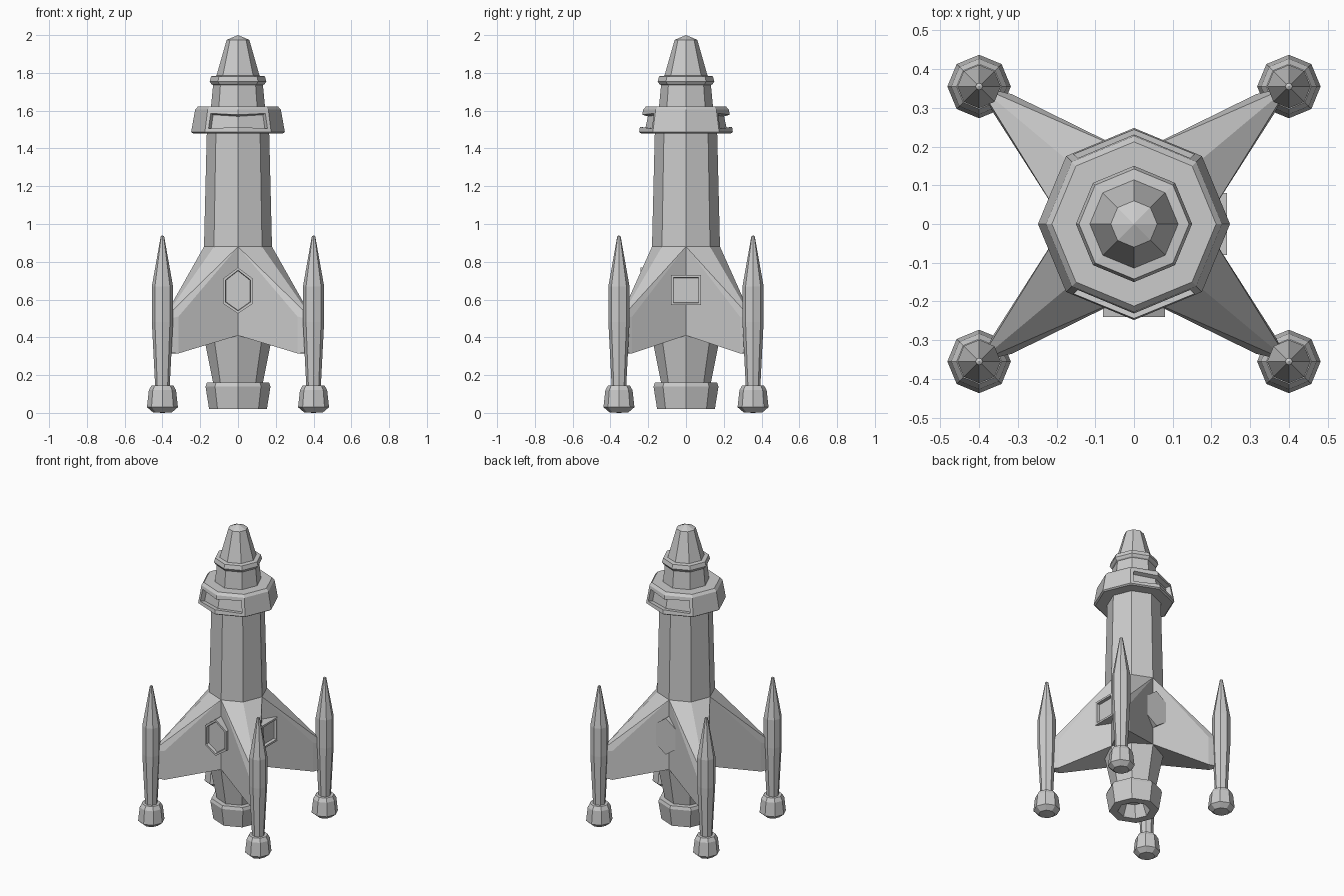
import bpy, bmesh
from math import sin, cos, pi
from mathutils import Matrix

if "Cube" in bpy.data.objects:
    bpy.data.objects.remove(bpy.data.objects["Cube"])


def finish(bm, name):
    bmesh.ops.recalc_face_normals(bm, faces=bm.faces[:])
    me = bpy.data.meshes.new(name)
    bm.to_mesh(me)
    bm.free()
    ob = bpy.data.objects.new(name, me)
    bpy.context.collection.objects.link(ob)
    return ob


def lathe(profile, sides=8, cx=0, cy=0):
    """Revolve (radius, z) points into a faceted solid; radius 0 closes an end."""
    bm = bmesh.new()
    rings = []
    for r, z in profile:
        if r == 0:
            rings.append([bm.verts.new((cx, cy, z))] * sides)
        else:
            rings.append([bm.verts.new((cx + r * cos(2 * pi * i / sides),
                                        cy + r * sin(2 * pi * i / sides), z))
                          for i in range(sides)])
    for a, b in zip(rings, rings[1:]):
        for i in range(sides):
            j = (i + 1) % sides
            bm.faces.new(list(dict.fromkeys((a[i], a[j], b[j], b[i]))))
    bmesh.ops.recalc_face_normals(bm, faces=bm.faces[:])
    return bm


def port(name, outline, out, angle, rim=0.0, depth=0.0):
    """Prism facing -y, turned about z, with an optional recessed pane."""
    bm = bmesh.new()
    back = [bm.verts.new((u, -0.12, z)) for u, z in outline]
    front = [bm.verts.new((u, -out, z)) for u, z in outline]
    n = len(outline)
    bm.faces.new(back[::-1])
    face = bm.faces.new(front)
    for i in range(n):
        j = (i + 1) % n
        bm.faces.new((back[i], back[j], front[j], front[i]))
    bmesh.ops.recalc_face_normals(bm, faces=bm.faces[:])
    if rim:
        bmesh.ops.inset_region(bm, faces=[face], thickness=rim)
        bmesh.ops.inset_region(bm, faces=[face], thickness=0.003, depth=-depth)
    bmesh.ops.rotate(bm, verts=bm.verts[:], cent=(0, 0, 0),
                     matrix=Matrix.Rotation(angle, 3, 'Z'))
    finish(bm, name)


# Hull
finish(lathe([(0, 0.16), (0.13, 0.15), (0.18, 0.40), (0.18, 0.88),
              (0.165, 1.49), (0, 1.49)]), "hull")

# Hollow engine nozzle
finish(lathe([(0, 0.11), (0.07, 0.10), (0.10, 0.02), (0.153, 0.02), (0.172, 0.14),
              (0.165, 0.16), (0, 0.16)]), "engine_nozzle")

# Cabin collar with slot windows at front and back
bm = lathe([(0, 1.48), (0.238, 1.48), (0.248, 1.487), (0.227, 1.605),
            (0.212, 1.622), (0, 1.622)])
for s in (-1, 1):
    faces = [f for f in bm.faces if f.normal.y * s > 0.6 and abs(f.normal.z) < 0.35]
    bmesh.ops.inset_region(bm, faces=faces, thickness=0.027)
    bmesh.ops.inset_region(bm, faces=faces, thickness=0.003, depth=-0.03)
finish(bm, "cabin_collar")

# Neck, ring and nose cone
finish(lathe([(0, 1.60), (0.145, 1.60), (0.132, 1.735), (0.14, 1.74), (0.15, 1.755),
              (0.142, 1.782), (0.114, 1.785), (0.06, 1.975), (0, 2.0)]), "nose_cone")

# Four fins with landing pods
for sx in (-1, 1):
    for sy in (-1, 1):
        tag = ("left_" if sx < 0 else "right_") + ("front" if sy < 0 else "back")
        pts = [(0, 0.18, 0.88), (0.127, 0.127, 0.88), (0.18, 0, 0.88),
               (0, 0.18, 0.41), (0.18, 0, 0.41),
               (0.315, 0.335, 0.51), (0.34, 0.308, 0.56), (0.362, 0.285, 0.51),
               (0.315, 0.335, 0.315), (0.362, 0.285, 0.315),
               (0.40, 0.355, 0.49), (0.40, 0.355, 0.32)]
        bm = bmesh.new()
        for x, y, z in pts:
            bm.verts.new((x * sx, y * sy, z))
        bmesh.ops.convex_hull(bm, input=bm.verts[:])
        bmesh.ops.dissolve_limit(bm, angle_limit=0.02, verts=bm.verts[:],
                                 edges=bm.edges[:])
        finish(bm, "fin_" + tag)
        x, y = 0.40 * sx, 0.355 * sy
        finish(lathe([(0, 0.13), (0.038, 0.13), (0.056, 0.48), (0.056, 0.67),
                      (0.009, 0.935), (0, 0.94)], 8, x, y), "pod_" + tag)
        finish(lathe([(0, 0), (0.05, 0.003), (0.082, 0.03), (0.072, 0.12),
                      (0.058, 0.145), (0, 0.145)], 8, x, y), "foot_" + tag)

# Hexagonal front port, flush back panel and square side hatch
hexagon = [(0, 0.525), (0.08, 0.58), (0.08, 0.71), (0, 0.77), (-0.08, 0.71), (-0.08, 0.58)]
square = [(-0.08, 0.57), (0.08, 0.57), (0.08, 0.73), (-0.08, 0.73)]
port("front_port", hexagon, 0.24, 0, 0.015, 0.02)
port("back_panel", hexagon, 0.216, pi)
port("side_hatch", square, 0.24, pi / 2, 0.018, 0.02)
